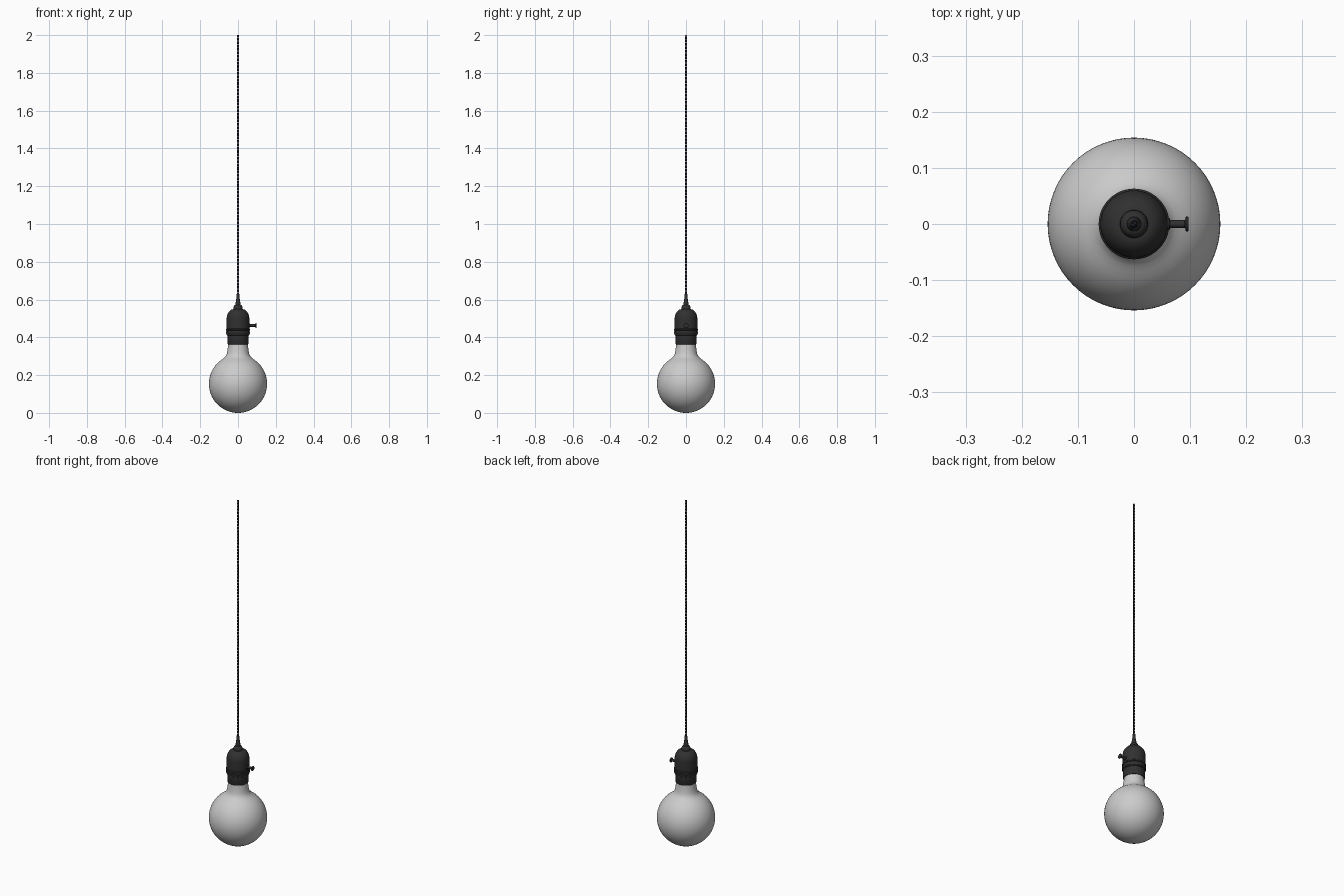
import bpy, bmesh, math
from mathutils import Vector

if "Cube" in bpy.data.objects:
    bpy.data.objects.remove(bpy.data.objects["Cube"])


def material(name, rgb):
    m = bpy.data.materials.new(name)
    m.diffuse_color = (*rgb, 1)
    m.use_nodes = True
    m.node_tree.nodes["Principled BSDF"].inputs["Base Color"].default_value = m.diffuse_color
    return m


BLACK = material("black_metal", (0.03, 0.03, 0.03))
CORD = material("black_fabric", (0.012, 0.012, 0.016))


def finish(bm, name, mat=None, angle=35):
    bmesh.ops.remove_doubles(bm, verts=bm.verts, dist=1e-5)
    bmesh.ops.recalc_face_normals(bm, faces=bm.faces)
    me = bpy.data.meshes.new(name)
    bm.to_mesh(me)
    bm.free()
    ob = bpy.data.objects.new(name, me)
    bpy.context.collection.objects.link(ob)
    if mat:
        me.materials.append(mat)
    bpy.ops.object.select_all(action='DESELECT')
    ob.select_set(True)
    bpy.context.view_layer.objects.active = ob
    bpy.ops.object.shade_smooth_by_angle(angle=math.radians(angle))
    return ob


def lathe(name, profile, mat=None, steps=48, angle=35):
    """Spin (radius, height) points around the z axis."""
    bm = bmesh.new()
    vs = [bm.verts.new((r, 0, z)) for r, z in profile]
    es = [bm.edges.new(p) for p in zip(vs, vs[1:])]
    bmesh.ops.spin(bm, geom=vs + es, cent=(0, 0, 0), axis=(0, 0, 1),
                   angle=math.tau, steps=steps, use_merge=True)
    return finish(bm, name, mat, angle)


def arc(cr, cz, rr, rz, a0, a1, n):
    return [(cr + rr * math.cos(math.radians(a0 + (a1 - a0) * i / n)),
             cz + rz * math.sin(math.radians(a0 + (a1 - a0) * i / n)))
            for i in range(n + 1)]


# Globe bulb with a flared neck
globe = arc(0, 0.154, 0.154, 0.154, -90, 56, 28)
globe[0] = (0, 0)
lathe("bulb", globe + [(0.075, 0.290), (0.066, 0.299), (0.060, 0.311), (0.057, 0.325),
                       (0.054, 0.345), (0.051, 0.37), (0.05, 0.40), (0, 0.40)], steps=64)

# Lower threaded collar of the socket
lathe("socket_collar", [(0.049, 0.385), (0.050, 0.364), (0.054, 0.363), (0.056, 0.366),
                        (0.056, 0.410), (0.060, 0.413), (0.060, 0.420), (0.05, 0.420)], BLACK)

# Socket shell: flange, straight wall and dome
lathe("socket_shell", [(0.05, 0.418), (0.061, 0.418), (0.063, 0.421), (0.063, 0.430),
                       (0.060, 0.432), (0.060, 0.436), (0.063, 0.438), (0.063, 0.443),
                       (0.060, 0.446)]
      + arc(0.024, 0.497, 0.036, 0.052, 0, 90, 10) + [(0, 0.549)], BLACK)

# Cap on the dome
lathe("socket_cap", [(0, 0.546), (0.024, 0.546), (0.025, 0.552), (0.024, 0.560),
                     (0.020, 0.568), (0.014, 0.572), (0, 0.572)], BLACK)

# Tapered strain relief
lathe("strain_relief", [(0, 0.570), (0.013, 0.570), (0.013, 0.580), (0.011, 0.592),
                        (0.008, 0.610), (0.0065, 0.630), (0.005, 0.632), (0, 0.632)],
      BLACK, steps=32)

# Turn switch, lathed along z and then laid along +x
knob = lathe("switch_knob", [(0, 0.045), (0.011, 0.045), (0.011, 0.062), (0.0095, 0.064),
                             (0.007, 0.064), (0.007, 0.090), (0.009, 0.092),
                             (0.0125, 0.092), (0.0135, 0.093), (0.0135, 0.096),
                             (0.0125, 0.097), (0, 0.097)], BLACK, steps=24)
knob.rotation_euler = (0, math.pi / 2, 0)
knob.location = (0, 0, 0.463)

# Twisted two-strand cord
Z0, Z1, PITCH, OFFSET, THICK, PER_TURN, SIDES = 0.61, 2.0, 0.036, 0.0028, 0.0032, 14, 8
count = int((Z1 - Z0) / PITCH * PER_TURN)
bm = bmesh.new()
for strand in range(2):
    rings = []
    for i in range(count + 1):
        z = Z0 + (Z1 - Z0) * i / count
        a = math.tau * (z - Z0) / PITCH + strand * math.pi
        c = Vector((OFFSET * math.cos(a), OFFSET * math.sin(a), z))
        rings.append([bm.verts.new(c + Vector((THICK * math.cos(a + math.tau * k / SIDES),
                                               THICK * math.sin(a + math.tau * k / SIDES), 0)))
                      for k in range(SIDES)])
    for lo, hi in zip(rings, rings[1:]):
        for k in range(SIDES):
            j = (k + 1) % SIDES
            bm.faces.new((lo[k], lo[j], hi[j], hi[k]))
    bm.faces.new(rings[0][::-1])
    bm.faces.new(rings[-1])
finish(bm, "twisted_cord", CORD, 60)
